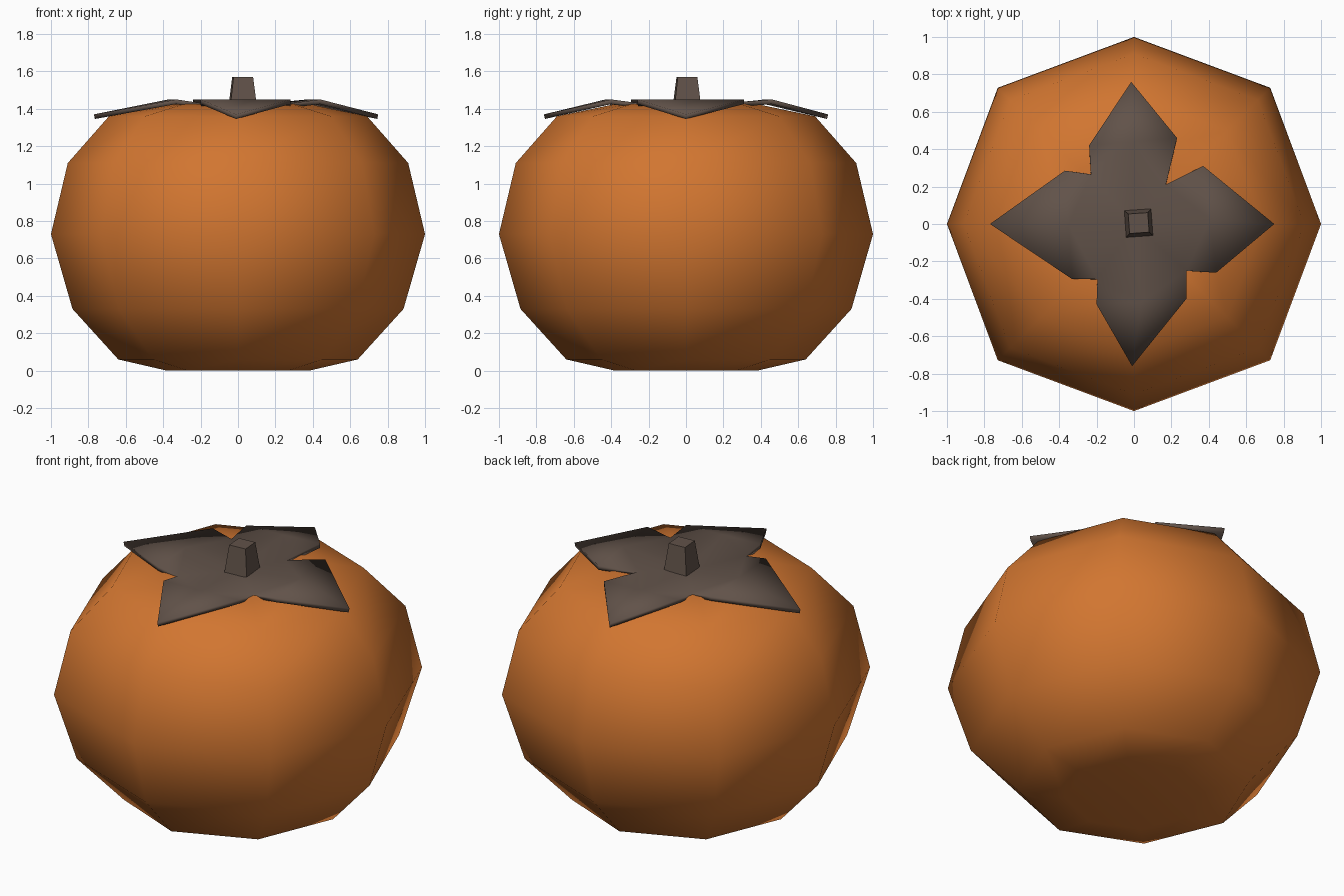
import bpy, bmesh, math

cube = bpy.data.objects.get("Cube")
if cube:
    bpy.data.objects.remove(cube)


def material(name, rgb):
    m = bpy.data.materials.new(name)
    m.use_nodes = True
    m.diffuse_color = (*rgb, 1)
    bsdf = m.node_tree.nodes["Principled BSDF"]
    bsdf.inputs["Base Color"].default_value = (*rgb, 1)
    bsdf.inputs["Roughness"].default_value = 0.8
    return m


def finish(name, bm, mat, angle):
    bmesh.ops.recalc_face_normals(bm, faces=bm.faces)
    mesh = bpy.data.meshes.new(name)
    bm.to_mesh(mesh)
    bm.free()
    mesh.materials.append(mat)
    ob = bpy.data.objects.new(name, mesh)
    bpy.context.collection.objects.link(ob)
    bpy.ops.object.select_all(action="DESELECT")
    ob.select_set(True)
    bpy.context.view_layer.objects.active = ob
    bpy.ops.object.shade_smooth_by_angle(angle=math.radians(angle))
    return ob


orange = material("orange skin", (0.64, 0.18, 0.03))
brown = material("dry brown", (0.12, 0.085, 0.067))

# Fruit body: eight-sided rings (radius, diagonal stretch, height) with dimpled poles
rings = [(0.38, 1, 0), (0.64, 1, 0.06), (0.885, 1.02, 0.33), (1, 1.03, 0.73),
         (0.91, 1.03, 1.11), (0.69, 1.02, 1.36), (0.38, 1.08, 1.425)]
bm = bmesh.new()
loops = []
for r, stretch, z in rings:
    loop = []
    for i in range(8):
        a = i * math.pi / 4
        rad = r * (stretch if i % 2 else 1)
        loop.append(bm.verts.new((rad * math.cos(a), rad * math.sin(a), z)))
    loops.append(loop)
for low, high in zip(loops, loops[1:]):
    for i in range(8):
        j = (i + 1) % 8
        bm.faces.new((low[i], low[j], high[j], high[i]))
for loop, z in ((loops[0], 0.04), (loops[-1], 1.37)):
    pole = bm.verts.new((0, 0, z))
    for i in range(8):
        bm.faces.new((loop[i], loop[(i + 1) % 8], pole))
finish("fruit_body", bm, orange, 80)

# Calyx: four pointed sepals (shoulder, tip, shoulder) joined at notches
sepals = [((0.44, -0.26), (0.75, 0), (0.37, 0.31)),
          ((0.23, 0.46), (-0.015, 0.76), (-0.24, 0.42)),
          ((-0.37, 0.285), (-0.77, 0), (-0.33, -0.295)),
          ((-0.2, -0.43), (-0.01, -0.76), (0.28, -0.4))]
notch_xy = [(0.28, -0.25), (0.17, 0.21), (-0.23, 0.265), (-0.195, -0.295)]
bm = bmesh.new()
centre = bm.verts.new((0, 0, 1.4))
notches = [bm.verts.new((x, y, 1.43)) for x, y in notch_xy]
for i, (a, t, b) in enumerate(sepals):
    va, vb = (bm.verts.new((x, y, 1.45)) for x, y in (a, b))
    tip = bm.verts.new((*t, 1.37))
    mid = bm.verts.new(((a[0] + b[0]) / 2, (a[1] + b[1]) / 2, 1.45))
    for face in ((notches[i], va, mid, centre), (va, tip, mid),
                 (tip, vb, mid), (mid, vb, notches[(i + 1) % 4], centre)):
        bm.faces.new(face)
calyx = finish("calyx", bm, brown, 40)
thick = calyx.modifiers.new("thickness", "SOLIDIFY")
thick.thickness = 0.025
thick.offset = -1

# Stem: slightly turned, tapered square stub
bm = bmesh.new()
bmesh.ops.create_cone(bm, cap_ends=True, segments=4, radius1=0.108,
                      radius2=0.074, depth=0.2)
stem = finish("stem", bm, brown, 80)
stem.location = (0.025, 0.005, 1.47)
stem.rotation_euler.z = math.radians(49)
